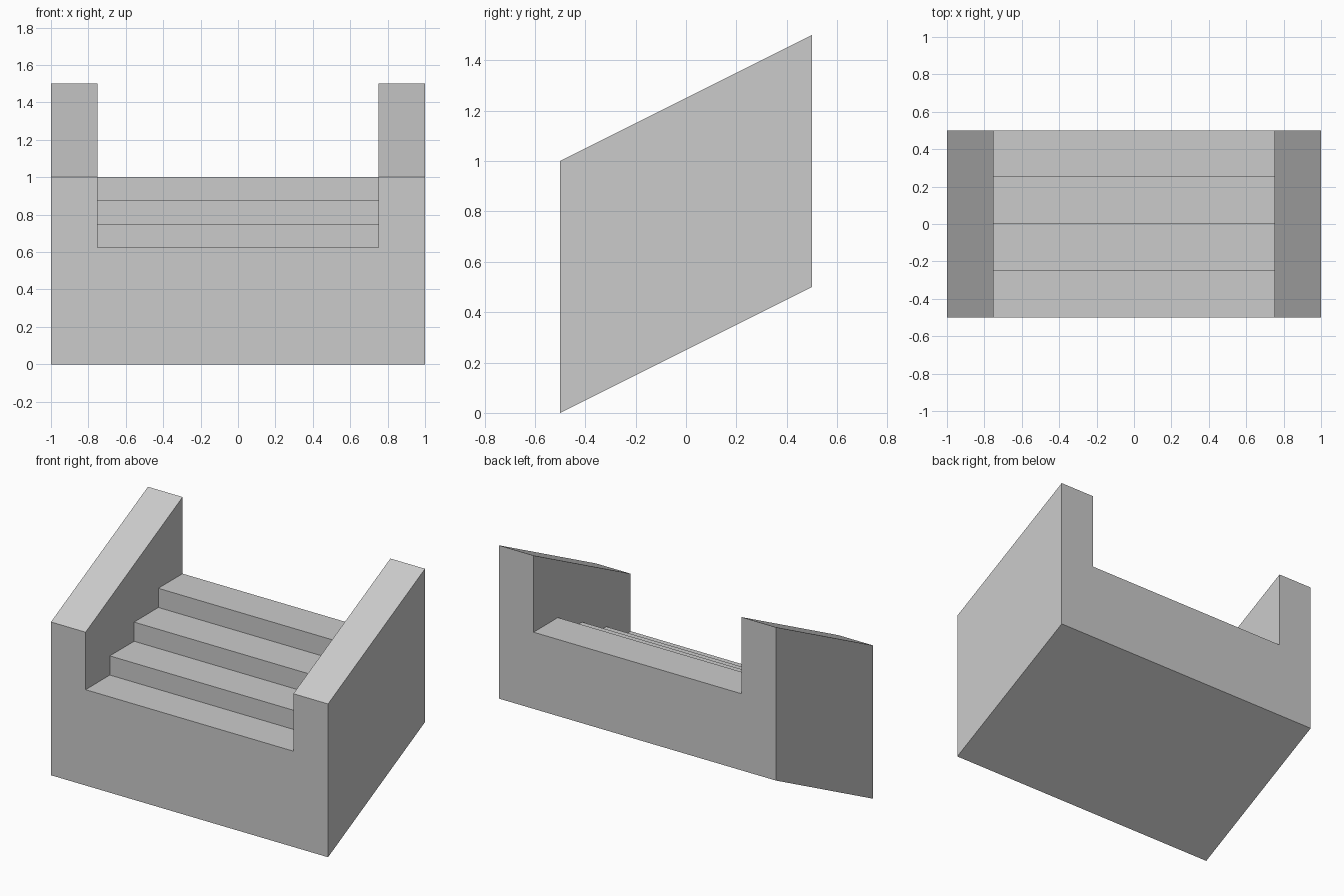
import bpy
import bmesh

if "Cube" in bpy.data.objects:
    bpy.data.objects.remove(bpy.data.objects["Cube"], do_unlink=True)

STEPS = 4
DEPTH = 1.0
HALF_WIDTH = 1.0
INNER_HALF = 0.75
TREAD = DEPTH / STEPS
RISE = 0.125

grey = bpy.data.materials.new("plain_grey")
grey.use_nodes = True
grey.diffuse_color = (0.6, 0.6, 0.6, 1)
grey.node_tree.nodes["Principled BSDF"].inputs["Base Color"].default_value = (0.6, 0.6, 0.6, 1)


def extrude_profile(name, profile, half):
    """Sweep a closed (y, z) profile across x from -half to half."""
    bm = bmesh.new()
    face = bm.faces.new([bm.verts.new((-half, y, z)) for y, z in profile])
    swept = bmesh.ops.extrude_face_region(bm, geom=[face])["geom"]
    verts = [v for v in swept if isinstance(v, bmesh.types.BMVert)]
    bmesh.ops.translate(bm, verts=verts, vec=(2 * half, 0, 0))
    bmesh.ops.recalc_face_normals(bm, faces=bm.faces)
    mesh = bpy.data.meshes.new(name)
    bm.to_mesh(mesh)
    bm.free()
    mesh.materials.append(grey)
    obj = bpy.data.objects.new(name, mesh)
    bpy.context.collection.objects.link(obj)
    return obj


# Sloped block: both side walls, front, back and slanted underside
front, back = -DEPTH / 2, DEPTH / 2
staircase = extrude_profile(
    "staircase", [(front, 0), (back, 0.5), (back, 1.5), (front, 1)], HALF_WIDTH)

# Stepped cutter that carves the treads between the side walls
profile = [(front - 0.2, 2), (front - 0.2, 0.5 + RISE)]
for i in range(1, STEPS):
    y = front + i * TREAD
    profile += [(y, 0.5 + i * RISE), (y, 0.5 + (i + 1) * RISE)]
profile += [(back + 0.2, 0.5 + STEPS * RISE), (back + 0.2, 2)]
cutter = extrude_profile("step_cutter", profile, INNER_HALF)
cutter.hide_render = True

cut = staircase.modifiers.new("carve_steps", "BOOLEAN")
cut.operation = "DIFFERENCE"
cut.solver = "EXACT"
cut.object = cutter
bpy.context.view_layer.objects.active = staircase
bpy.ops.object.modifier_apply(modifier=cut.name)
bpy.data.objects.remove(cutter, do_unlink=True)
